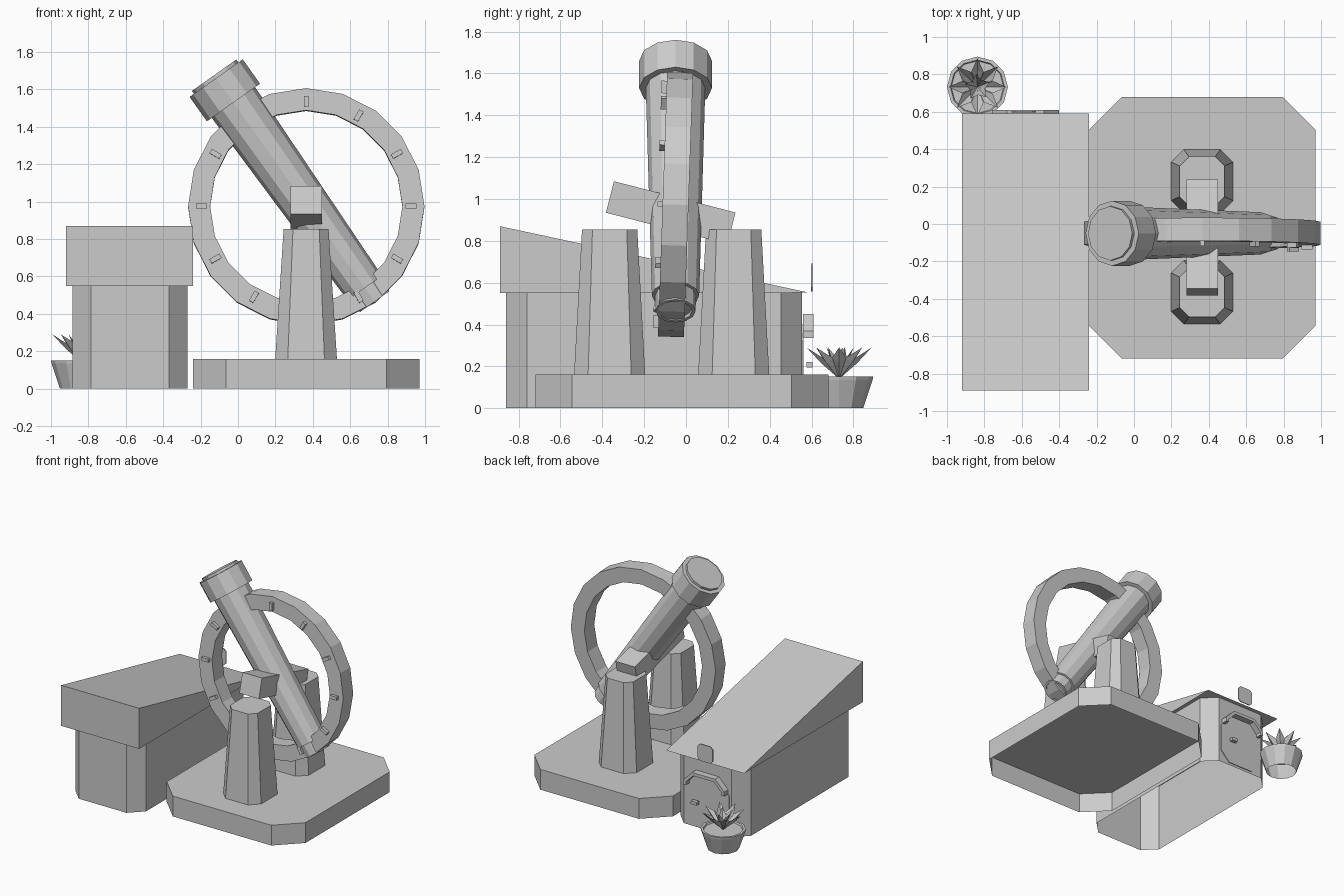
import bpy, bmesh, math
from mathutils import Matrix, Vector

cube = bpy.data.objects.get("Cube")
if cube:
    bpy.data.objects.remove(cube)

grey = bpy.data.materials.new("plain grey")
grey.use_nodes = True
COLOUR = (0.6, 0.6, 0.6, 1)
grey.diffuse_color = COLOUR
grey.node_tree.nodes["Principled BSDF"].inputs["Base Color"].default_value = COLOUR


def finish(name, bm, matrix=Matrix(), normals=True):
    if normals:
        bmesh.ops.recalc_face_normals(bm, faces=bm.faces)
    mesh = bpy.data.meshes.new(name)
    bm.to_mesh(mesh)
    bm.free()
    mesh.materials.append(grey)
    ob = bpy.data.objects.new(name, mesh)
    ob.matrix_world = matrix
    bpy.context.collection.objects.link(ob)
    return ob


def octagon(hx, hy, c, z):
    """Rectangle with cut corners."""
    quarter = [(hx, hy - c), (hx - c, hy)]
    pts = quarter + [(-x, y) for x, y in quarter[::-1]]
    return [(x, y, z) for x, y in pts + [(-x, -y) for x, y in pts]]


def circle(r, z, n=12):
    return [(r * math.cos(math.tau * i / n), r * math.sin(math.tau * i / n), z)
            for i in range(n)]


def loft(name, rings, matrix=Matrix(), bottom=True, top=True):
    """Skin a stack of equal rings, with optional end caps."""
    bm = bmesh.new()
    loops = [[bm.verts.new(p) for p in ring] for ring in rings]
    n = len(loops[0])
    for a, b in zip(loops, loops[1:]):
        for i in range(n):
            j = (i + 1) % n
            bm.faces.new((a[i], a[j], b[j], b[i]))
    if bottom:
        bm.faces.new(loops[0][::-1])
    if top:
        bm.faces.new(loops[-1])
    return finish(name, bm, matrix, normals=bottom and top)


def box(name, size, matrix):
    bm = bmesh.new()
    bmesh.ops.create_cube(bm, size=1)
    bmesh.ops.scale(bm, vec=size, verts=bm.verts)
    return finish(name, bm, matrix)


def at(x, y, z):
    return Matrix.Translation((x, y, z))


# Platform, open underneath
loft("platform", [octagon(0.605, 0.70, 0.175, 0), octagon(0.605, 0.70, 0.175, 0.16)],
     at(0.365, -0.02, 0), bottom=False)

# Pair of tapered pillars
for name, y in (("front_pillar", -0.365), ("back_pillar", 0.228)):
    loft(name, [octagon(0.165, 0.17, 0.067, 0.16), octagon(0.12, 0.132, 0.05, 0.855)],
         at(0.364, y, 0))

# Tilted axle block between the pillars
box("axle_block", (0.17, 0.6, 0.155),
    at(0.365, -0.073, 0.935) @ Matrix.Rotation(math.radians(-14.4), 4, "X"))

# Large ring with twelve raised ticks
ring_frame = at(0.365, -0.05, 0.973) @ Matrix.Rotation(math.radians(88), 4, "X")
R, r, H, N = 0.632, 0.514, 0.062, 20
loop = [circle(R, -H, N), circle(R, H, N), circle(r, H, N), circle(r, -H, N)]
loft("ring", loop + loop[:1], ring_frame, bottom=False, top=False)
for i in range(12):
    turn = Matrix.Rotation(math.tau * i / 12, 4, "Z")
    box("ring_tick", (0.06, 0.026, 0.05), ring_frame @ turn @ at(0.56, 0, H))

# Telescope along its own axis
axis = Vector((-0.578, 0, 0.816))
scope = at(0.73, -0.05, 0.465) @ axis.to_track_quat("Z", "Y").to_matrix().to_4x4()
loft("eyepiece", [circle(0.075, 0.015), circle(0.08, 0), circle(0.096, 0), circle(0.098, 0.12)], scope)
loft("telescope_tube", [circle(0.113, 0.09), circle(0.143, 1.34)], scope)
loft("telescope_cap", [circle(0.174, 1.305), circle(0.174, 1.465)], scope)
loft("lens", [circle(0.145, 1.44), circle(0.145, 1.484)], scope)

# Hut walls, open at both ends
loft("hut_walls", [octagon(0.308, 0.708, 0.1, 0), octagon(0.308, 0.708, 0.1, 0.555)],
     at(-0.578, -0.153, 0), bottom=False, top=False)

# Wedge roof, extruded across from its side profile
bm = bmesh.new()
side = bm.faces.new([bm.verts.new(p) for p in
                     ((-0.92, -0.89, 0.55), (-0.92, -0.89, 0.87), (-0.92, 0.59, 0.552))])
out = bmesh.ops.extrude_face_region(bm, geom=[side])["geom"]
moved = [g for g in out if isinstance(g, bmesh.types.BMVert)]
bmesh.ops.translate(bm, vec=(0.68, 0, 0), verts=moved)
bm.faces.new(side.verts) if not side.is_valid else None
finish("hut_roof", bm)

# Upright panels on the back of the hut
upright = Matrix.Rotation(math.radians(-90), 4, "X")


def panel(name, hx, hz, cut, centre, thick):
    loft(name, [octagon(hx, hz, cut, 0), octagon(hx, hz, cut, thick)], at(*centre) @ upright)


panel("sign_panel", 0.066, 0.066, 0.02, (-0.59, 0.597, 0.625), 0.008)
panel("door", 0.19, 0.19, 0.08, (-0.58, 0.553, 0.21), 0.008)
box("door_handle", (0.05, 0.03, 0.025), at(-0.49, 0.59, 0.208))

# Door hood: flat top, sloping sides, short ends
outer = [(0.18, 0.335), (0.18, 0.37), (0.10, 0.45)]
inner = [(0.155, 0.335), (0.155, 0.36), (0.09, 0.425)]
bm = bmesh.new()
rows = []
for half in (outer, inner):
    pts = half + [(-x, z) for x, z in half[::-1]]
    rows.append([[bm.verts.new((x - 0.58, y, z)) for x, z in pts] for y in (0.56, 0.61)])
(ob, of), (ib, inf) = rows
for a, b in ((ob, of), (of, inf), (inf, ib), (ib, ob)):
    for i in range(len(a) - 1):
        bm.faces.new((a[i], a[i + 1], b[i + 1], b[i]))
for k in (0, -1):
    bm.faces.new((ob[k], of[k], inf[k], ib[k]))
finish("door_hood", bm)

# Plant pot with soil, open underneath
pot = at(-0.837, 0.732, 0)
loft("plant_pot", [circle(0.115, 0), circle(0.16, 0.135), circle(0.163, 0.152), circle(0.145, 0.152),
                   circle(0.14, 0.14)], pot, bottom=False)

# Spiky leaves fanned around the pot centre
bm = bmesh.new()
for count, reach, height, width, phase in ((8, 0.155, 0.29, 0.035, 0), (5, 0.07, 0.29, 0.025, 0.4)):
    for i in range(count):
        spin = Matrix.Rotation(math.tau * i / count + phase, 4, "Z")
        root, left, right, keel, tip = [bm.verts.new(spin @ Vector(p)) for p in (
            (0, 0, 0.14), (reach * 0.5, width, 0.24), (reach * 0.5, -width, 0.24),
            (reach * 0.55, 0, 0.215), (reach, 0, height))]
        for a, b in ((root, keel), (keel, tip)):
            bm.faces.new((a, b, left))
            bm.faces.new((b, a, right))
finish("plant_leaves", bm, pot, normals=False)
